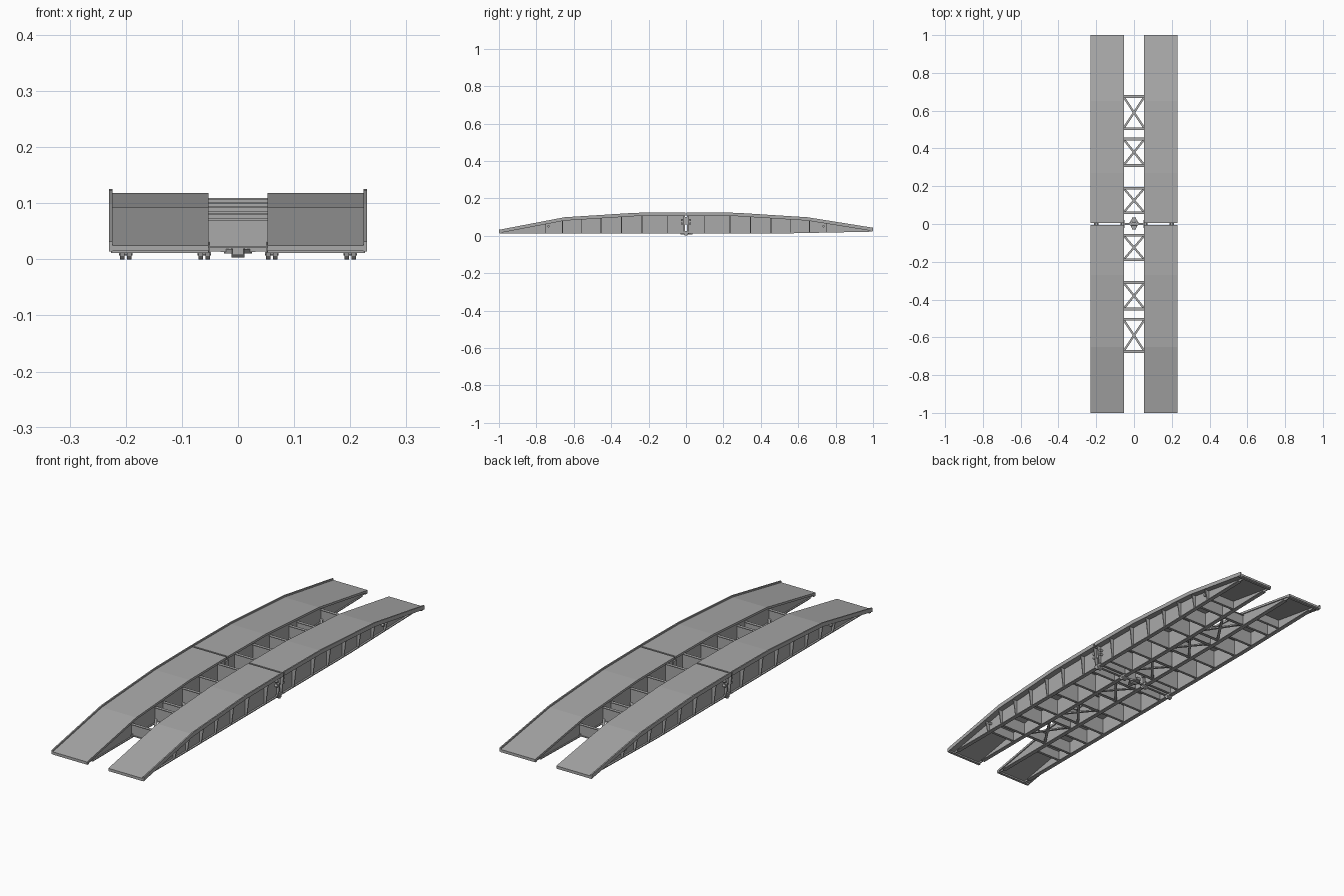
import bpy
import bmesh
import math
from mathutils import Matrix, Vector

cube = bpy.data.objects.get("Cube")
if cube:
    bpy.data.objects.remove(cube, do_unlink=True)

GREY = (0.4, 0.4, 0.4, 1)
steel = bpy.data.materials.new("grey_steel")
steel.use_nodes = True
steel.diffuse_color = GREY
steel.node_tree.nodes["Principled BSDF"].inputs["Base Color"].default_value = GREY

DECK_Y = [0.004, 0.27, 0.65, 1.0]
INNER, OUTER = 0.06, 0.2          # web positions across each trackway
GAP = 0.056                       # half width of the opening between trackways


def deck_top(y, s):
    """Height of the arched road surface; s is -1 for the front half."""
    heights = [0.118, 0.116, 0.092, 0.036 if s > 0 else 0.025]
    for i in range(3):
        if y <= DECK_Y[i + 1]:
            t = (y - DECK_Y[i]) / (DECK_Y[i + 1] - DECK_Y[i])
            return heights[i] + t * (heights[i + 1] - heights[i])
    return heights[3]


def floor_z(y, s):
    """Height of the girder underside."""
    return 0.012 + (0.02 * max(0, y - 0.5) if s > 0 else 0)


def finish(name, bm, mirror):
    bmesh.ops.recalc_face_normals(bm, faces=bm.faces)
    mesh = bpy.data.meshes.new(name)
    bm.to_mesh(mesh)
    bm.free()
    mesh.materials.append(steel)
    obj = bpy.data.objects.new(name, mesh)
    bpy.context.collection.objects.link(obj)
    if mirror:
        obj.modifiers.new("Mirror", "MIRROR").use_mirror_merge = False
    return obj


def add_ribbon(bm, x0, x1, stations):
    """Box section swept along y through (y, bottom, top) stations."""
    rings = [[bm.verts.new(p) for p in ((x0, y, b), (x1, y, b), (x1, y, t), (x0, y, t))]
             for y, b, t in stations]
    for a, c in zip(rings, rings[1:]):
        for i in range(4):
            j = (i + 1) % 4
            bm.faces.new((a[i], a[j], c[j], c[i]))
    bm.faces.new(rings[0])
    bm.faces.new(rings[-1])


def add_box(bm, x0, x1, y0, y1, z0, z1):
    add_ribbon(bm, x0, x1, [(y0, z0, z1), (y1, z0, z1)])


def add_bar(bm, a, b, width, height):
    """Straight bar between two points."""
    a, b = Vector(a), Vector(b)
    d = b - a
    turn = d.to_track_quat("X", "Z").to_matrix().to_4x4()
    m = Matrix.Translation((a + b) / 2) @ turn @ Matrix.Diagonal((d.length, width, height, 1))
    bmesh.ops.create_cube(bm, size=1, matrix=m)


def add_pin(bm, x0, x1, y, z, radius):
    """Cylinder lying along x."""
    m = Matrix.Translation(((x0 + x1) / 2, y, z)) @ Matrix.Rotation(math.pi / 2, 4, "Y")
    bmesh.ops.create_cone(bm, cap_ends=True, segments=12, radius1=radius, radius2=radius,
                          depth=x1 - x0, matrix=m)


PANELS = [0.06, 0.19, 0.31, 0.45, 0.505, 0.675]
BRACED = [(0.06, 0.19), (0.31, 0.45), (0.505, 0.675)]
STIFFENERS = [0.1, 0.235, 0.345, 0.455, 0.56, 0.66, 0.75]

for s, half in ((-1, "front"), (1, "rear")):
    # Road plate with a blunt lip at the ramp end
    bm = bmesh.new()
    add_ribbon(bm, 0.053, 0.226, [(s * y, deck_top(y, s) - 0.01, deck_top(y, s)) for y in DECK_Y])
    lip = deck_top(1, s)
    add_box(bm, 0.053, 0.226, s * 0.985, s * 0.997, lip - 0.014, lip - 0.002)
    finish(half + "_deck", bm, True)

    # Raised outer kerb with a fascia strip below it
    bm = bmesh.new()
    add_ribbon(bm, 0.224, 0.23, [(s * y, deck_top(y, s) - 0.011, deck_top(y, s) + 0.007)
                                 for y in DECK_Y])
    finish(half + "_kerb", bm, True)

    # Girder webs and their bottom flanges
    webs, flanges = bmesh.new(), bmesh.new()
    for x in (INNER, OUTER):
        add_ribbon(webs, x - 0.002, x + 0.002,
                   [(s * y, floor_z(y, s), max(deck_top(y, s) - 0.006, floor_z(y, s) + 0.002))
                    for y in (0.006, 0.27, 0.5, 0.65, 0.99)])
        add_ribbon(flanges, x - 0.008, x + 0.01,
                   [(s * y, floor_z(y, s), floor_z(y, s) + 0.004) for y in (0.006, 0.5, 0.96)])
    finish(half + "_webs", webs, True)
    finish(half + "_flanges", flanges, True)

    # Tapered stiffeners on the outer web
    bm = bmesh.new()
    for y in STIFFENERS + [0.012]:
        low, high = floor_z(y, s), deck_top(y, s) - 0.008
        shape = [(OUTER, low), (OUTER + 0.01, low), (0.222, high), (OUTER, high)]
        sides = [[bm.verts.new((x, s * y + d, z)) for x, z in shape] for d in (-0.002, 0.002)]
        bm.faces.new(sides[0])
        bm.faces.new(sides[1])
        for i in range(4):
            j = (i + 1) % 4
            bm.faces.new((sides[0][i], sides[0][j], sides[1][j], sides[1][i]))
    finish(half + "_stiffeners", bm, True)

    # Diaphragms inside each trackway
    bm = bmesh.new()
    for y in (0.012, 0.06, 0.19, 0.31, 0.45, 0.56, 0.675, 0.75):
        low = floor_z(y, s) + 0.008
        add_box(bm, INNER, OUTER, s * y - 0.002, s * y + 0.002, low, deck_top(y, s) - 0.007)
        add_box(bm, INNER, OUTER, s * y - 0.006, s * y + 0.006, low, low + 0.003)
    finish(half + "_diaphragms", bm, True)

    # Cross panels joining the two trackways
    bm = bmesh.new()
    for y in PANELS:
        top = 0.113 - 0.06 * y
        add_box(bm, -INNER, INNER, s * y - 0.002, s * y + 0.002, 0.02, top)
        for z in (0.02, top - 0.003):
            add_box(bm, -INNER, INNER, s * y - 0.007, s * y + 0.007, z, z + 0.003)
    finish(half + "_cross_panels", bm, False)

    # Diagonal bracing
    bm = bmesh.new()
    for y0, y1 in BRACED:
        for k in (-1, 1):
            add_bar(bm, (-GAP * k, s * y0, 0.028), (GAP * k, s * y1, 0.028), 0.011, 0.006)
    finish(half + "_diagonal_bracing", bm, False)

    # Locking pins on the outer webs
    bm = bmesh.new()
    for y, z in ((0.022, 0.085), (0.022, 0.065), (0.735, 0.05)):
        add_pin(bm, OUTER, OUTER + 0.014, s * y, z, 0.006)
    pins = finish(half + "_locking_pins", bm, True)

# Hinge lugs under the webs
bm = bmesh.new()
for x in (INNER, OUTER):
    for dx in (-0.006, 0.006):
        add_pin(bm, x + dx - 0.004, x + dx + 0.004, 0, 0.012, 0.012)
        add_box(bm, x + dx - 0.004, x + dx + 0.004, -0.02, 0.02, 0.012, 0.024)
    add_pin(bm, x - 0.012, x + 0.012, 0, 0.012, 0.005)
finish("hinge_lugs", bm, True)

# Upper joint blocks between the halves
bm = bmesh.new()
for x in (INNER, OUTER):
    add_box(bm, x - 0.006, x + 0.006, -0.012, 0.012, 0.06, 0.1)
finish("joint_blocks", bm, True)

# Central hinge with arms reaching both trackways
bm = bmesh.new()
add_pin(bm, -0.012, 0.012, 0, 0.014, 0.011)
add_box(bm, -0.01, 0.01, -0.03, 0.034, 0.008, 0.021)
for k in (-1, 1):
    add_bar(bm, (0, 0, 0.016), (k * INNER, 0, 0.018), 0.008, 0.007)
    add_bar(bm, (k * 0.008, -0.022, 0.014), (k * 0.022, 0.005, 0.014), 0.007, 0.008)
    add_bar(bm, (k * 0.022, 0.005, 0.014), (k * 0.008, 0.026, 0.014), 0.007, 0.008)
finish("central_hinge", bm, False)
